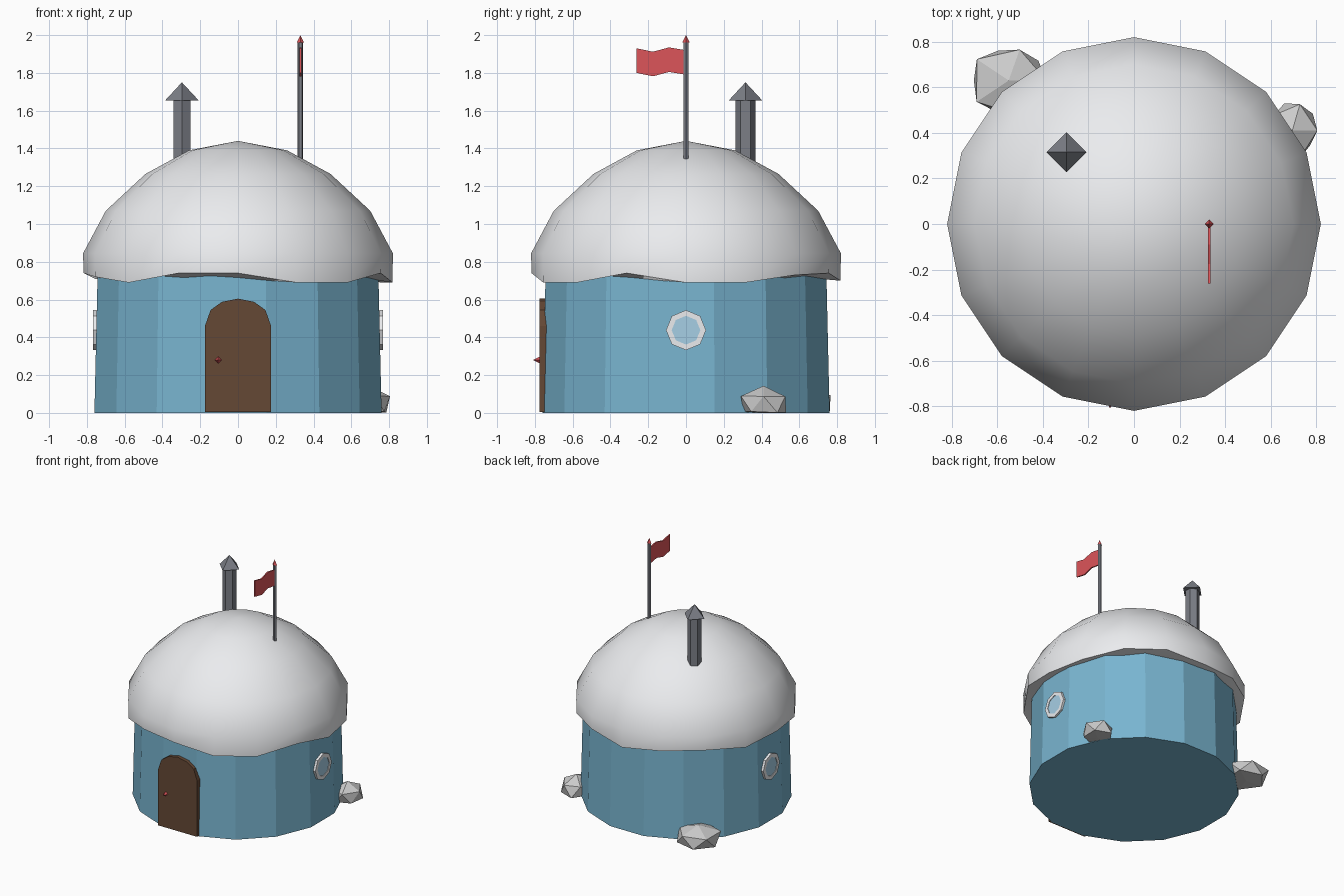
import bpy, bmesh, math, random
from mathutils import Vector

if "Cube" in bpy.data.objects:
    bpy.data.objects.remove(bpy.data.objects["Cube"])

random.seed(4)


def material(name, rgb):
    m = bpy.data.materials.new(name)
    m.diffuse_color = (*rgb, 1)
    m.use_nodes = True
    m.node_tree.nodes["Principled BSDF"].inputs["Base Color"].default_value = m.diffuse_color
    return m


BLUE = material("wall blue", (0.19, 0.46, 0.63))
SNOW = material("snow", (0.83, 0.84, 0.86))
WOOD = material("wood", (0.13, 0.065, 0.035))
RED = material("red", (0.72, 0.09, 0.1))
METAL = material("metal", (0.2, 0.21, 0.24))
GLASS = material("glass", (0.38, 0.62, 0.78))
STONE = material("stone", (0.7, 0.7, 0.7))


def finish(bm, name, mat):
    bmesh.ops.recalc_face_normals(bm, faces=bm.faces)
    me = bpy.data.meshes.new(name)
    bm.to_mesh(me)
    bm.free()
    ob = bpy.data.objects.new(name, me)
    bpy.context.collection.objects.link(ob)
    me.materials.append(mat)
    return ob


def tube(name, mat, sides, r1, r2, x, y, z1, z2, turn=0.0):
    """Prism, or cone when r2 = 0; first vertex on +x, plus turn."""
    bm = bmesh.new()
    rings = []
    for r, z in ((r1, z1), (r2, z2)):
        n = sides if r > 0 else 1
        rings.append([bm.verts.new((x + r * math.cos(turn + math.tau * i / sides),
                                    y + r * math.sin(turn + math.tau * i / sides), z))
                      for i in range(n)])
    a, b = rings
    bm.faces.new(a)
    if len(b) > 1:
        bm.faces.new(b)
    for i in range(sides):
        j = (i + 1) % sides
        bm.faces.new((a[i], a[j], b[j], b[i]) if len(b) > 1 else (a[i], a[j], b[0]))
    return finish(bm, name, mat)


def extrude_outline(name, mat, points, depth):
    """Extrude a closed outline of 3D points along a vector."""
    bm = bmesh.new()
    face = bm.faces.new([bm.verts.new(p) for p in points])
    ext = bmesh.ops.extrude_face_region(bm, geom=[face], use_keep_orig=True)
    new = [g for g in ext["geom"] if isinstance(g, bmesh.types.BMVert)]
    bmesh.ops.translate(bm, verts=new, vec=Vector(depth))
    return finish(bm, name, mat)


# Walls: slightly tapered 16-sided drum
tube("walls", BLUE, 16, 0.775, 0.758, 0, 0, 0, 0.73, math.pi / 16)

# Snow dome with an uneven lower rim and an underside
RIM = [0.69, 0.69, 0.73, 0.74, 0.70, 0.73, 0.74, 0.71,
       0.74, 0.72, 0.69, 0.74, 0.74, 0.69, 0.69, 0.74]
PROFILE = [(0.73, 0.712), (0.818, None), (0.82, 0.845), (0.70, 1.07),
           (0.49, 1.265), (0.26, 1.39)]
bm = bmesh.new()
rings = []
for r, z in PROFILE:
    rings.append([bm.verts.new((r * math.cos(math.tau * i / 16),
                                r * math.sin(math.tau * i / 16),
                                RIM[i] if z is None else z)) for i in range(16)])
top = bm.verts.new((0, 0, 1.44))
bm.faces.new(rings[0])
for i in range(16):
    j = (i + 1) % 16
    for a, b in zip(rings, rings[1:]):
        bm.faces.new((a[i], a[j], b[j], b[i]))
    bm.faces.new((rings[-1][i], rings[-1][j], top))
dome = finish(bm, "snow_dome", SNOW)
bpy.context.view_layer.objects.active = dome
dome.select_set(True)
bpy.ops.object.shade_smooth_by_angle(angle=math.radians(50))
dome.select_set(False)

# Arched door and knob
half = [(0.175, 0.005), (0.175, 0.46), (0.145, 0.545), (0.085, 0.588)]
arch = half + [(0, 0.605)] + [(-x, z) for x, z in reversed(half)]
extrude_outline("door", WOOD, [(x, -0.775, z) for x, z in arch], (0, 0.05, 0))
bm = bmesh.new()
knob = bmesh.ops.create_cone(bm, segments=4, radius1=0.018, radius2=0, depth=0.035,
                             cap_ends=True)
for v in bm.verts:
    x, y, z = v.co
    v.co = (-0.105 + x, -0.79 + z, 0.28 + y)
    if z > 0:
        v.co.y = -0.81
    else:
        v.co.y = -0.775
finish(bm, "door_knob", RED)


# Round windows, one on each side
def octagon(r, x):
    return [(x, r * math.cos(math.tau * i / 8), 0.438 + r * math.sin(math.tau * i / 8))
            for i in range(8)]


for side, s in (("right", 1), ("left", -1)):
    bm = bmesh.new()
    loops = [[bm.verts.new(p) for p in octagon(r, s * x)]
             for r, x in ((0.106, 0.73), (0.106, 0.768), (0.076, 0.768), (0.076, 0.73))]
    for k in range(4):
        a, b = loops[k], loops[(k + 1) % 4]
        for i in range(8):
            j = (i + 1) % 8
            bm.faces.new((a[i], a[j], b[j], b[i]))
    finish(bm, side + "_window_frame", SNOW)
    extrude_outline(side + "_window_pane", GLASS, octagon(0.08, s * 0.74), (s * 0.024, 0, 0))

# Chimney with pyramid cap
tube("chimney", METAL, 6, 0.052, 0.052, -0.297, 0.315, 1.25, 1.66, math.pi / 2)
tube("chimney_cap", METAL, 4, 0.088, 0, -0.297, 0.315, 1.655, 1.75)

# Flagpole, finial and waving flag
tube("flagpole", METAL, 6, 0.015, 0.015, 0.33, 0, 1.335, 1.962)
tube("flagpole_tip", RED, 4, 0.02, 0, 0.33, 0, 1.96, 2.0)
edge = [(0, 1.92), (-0.09, 1.935), (-0.175, 1.912), (-0.262, 1.93)]
outline = edge + [(y, z - 0.13) for y, z in reversed(edge)]
extrude_outline("flag", RED, [(0.325, y, z) for y, z in outline], (0.01, 0, 0))

# Faceted rocks, flattened on the ground
for name, c, s in (("back_rock", (-0.55, 0.63, 0.05), (0.18, 0.165, 0.10)),
                   ("side_rock", (0.695, 0.41, 0.045), (0.115, 0.13, 0.09))):
    bm = bmesh.new()
    bmesh.ops.create_icosphere(bm, subdivisions=1, radius=1)
    for v in bm.verts:
        k = random.uniform(0.92, 1.12)
        v.co = [c[i] + v.co[i] * s[i] * k for i in range(3)]
        v.co.z = max(v.co.z, 0)
    finish(bm, name, STONE)
